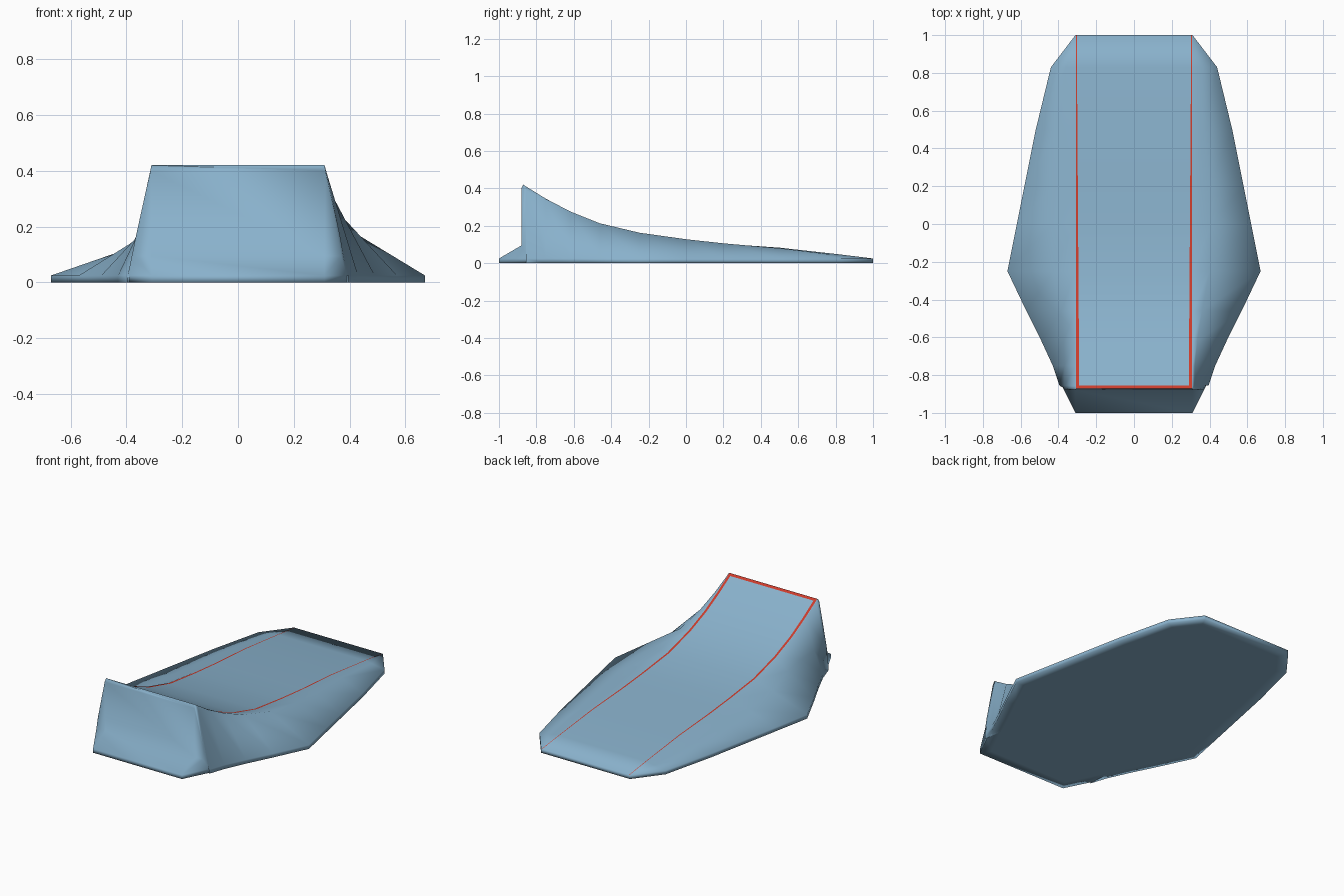
import bpy, bmesh, math

old = bpy.data.objects.get("Cube")
if old:
    bpy.data.objects.remove(old, do_unlink=True)


def material(name, colour):
    mat = bpy.data.materials.new(name)
    mat.use_nodes = True
    mat.diffuse_color = (*colour, 1)
    mat.node_tree.nodes["Principled BSDF"].inputs["Base Color"].default_value = (*colour, 1)
    return mat


HALF = 0.31      # half width of the deck
RIM = 0.025      # height of the base rim

# Stations along the ramp: y, deck height, rim half width,
# shoulder (x, z) on the -x side, shoulder (x, z) on the +x side
STATIONS = [
    (-.87, .42, .39, (.368, .155), (.368, .155)),
    (-.855, .41, .395, (.367, .155), (.32, .385)),
    (-.75, .345, .43, (.368, .155), (.322, .342)),
    (-.62, .275, .49, (.372, .152), (.335, .277)),
    (-.46, .21, .57, (.385, .14), (.36, .213)),
    (-.25, .153, .67, (.43, .108), (.4, .163)),
    (0, .123, .62, (.43, .088), (.41, .128)),
    (.2, .104, .58, (.42, .076), (.4, .106)),
    (.5, .083, .52, (.40, .06), (.37, .08)),
    (.83, .046, .44, (.36, .037), (.35, .04)),
    (1, RIM, HALF, (HALF, RIM), (HALF, RIM)),
]

bm = bmesh.new()


def face(*verts, red=False):
    f = bm.faces.new(verts)
    f.material_index = int(red)
    f.smooth = True
    return f


# Side columns for every station, ordered from the ground to the stripe
def half_section(station, side):
    y, z, rim, left, right = station
    sx, sz = right if side > 0 else left
    rim_y = max(y, -.84) if rim < .395 and y < 0 else y
    inner = .303 - .007 * (1 - y)
    points = [(rim, rim_y, 0), (rim, rim_y, RIM), (sx, y, sz),
              (HALF, y, z), (.306, y, z), (inner, y, z)]
    return [bm.verts.new((side * a, b, c)) for a, b, c in points]


sections = [half_section(s, -1) + half_section(s, 1)[::-1] for s in STATIONS]

# Deck, painted stripes, flanks and rim
for row, (a, b) in enumerate(zip(sections, sections[1:])):
    for col in range(len(a) - 1):
        stripe = col in (4, 6) or (row == 0 and col == 5)
        face(a[col], a[col + 1], b[col + 1], b[col], red=stripe)

# Front corners
corners = []
for side, first in ((-1, sections[0]), (1, sections[0][::-1])):
    ground, rim, shoulder, lip = first[:4]
    points = [(.313, -.88, .40), (HALF, -.88, .095), (.37, -.88, .095),
              (HALF, -1, RIM), (HALF, -1, 0)]
    c = [bm.verts.new((side * x, y, z)) for x, y, z in points]
    brow, inner, outer, toe, foot = c
    face(lip, brow, shoulder)
    face(brow, outer, shoulder)
    face(brow, inner, outer)
    face(shoulder, outer, rim)
    face(inner, toe, outer)
    face(outer, toe, rim)
    face(rim, toe, foot, ground)
    corners.append(c)

# Front wall, sloping toe and front rim
l, r = corners
face(l[0], r[0], *sections[0][3:9][::-1])
for i, j in ((0, 1), (1, 3), (3, 4)):
    face(l[i], r[i], r[j], l[j])

# Low end wall and underside
last = sections[-1]
face(last[0], *last[3:9], last[-1])
floor = face(*[s[0] for s in sections], *[s[-1] for s in sections[::-1]], r[4], l[4])
bmesh.ops.remove_doubles(bm, verts=bm.verts[:], dist=.0005)
floor = min(bm.faces, key=lambda f: f.calc_center_median().z)
bmesh.ops.inset_region(bm, faces=[floor], thickness=.06, use_even_offset=True)
bmesh.ops.recalc_face_normals(bm, faces=bm.faces[:])

mesh = bpy.data.meshes.new("ramp")
bm.to_mesh(mesh)
bm.free()
mesh.materials.append(material("steel blue", (.25, .44, .6)))
mesh.materials.append(material("stripe red", (.6, .045, .025)))
ramp = bpy.data.objects.new("ramp", mesh)
bpy.context.collection.objects.link(ramp)

# Soft flanks, crisp lip
bpy.ops.object.select_all(action="DESELECT")
ramp.select_set(True)
bpy.context.view_layer.objects.active = ramp
bpy.ops.object.shade_smooth_by_angle(angle=math.radians(91))
